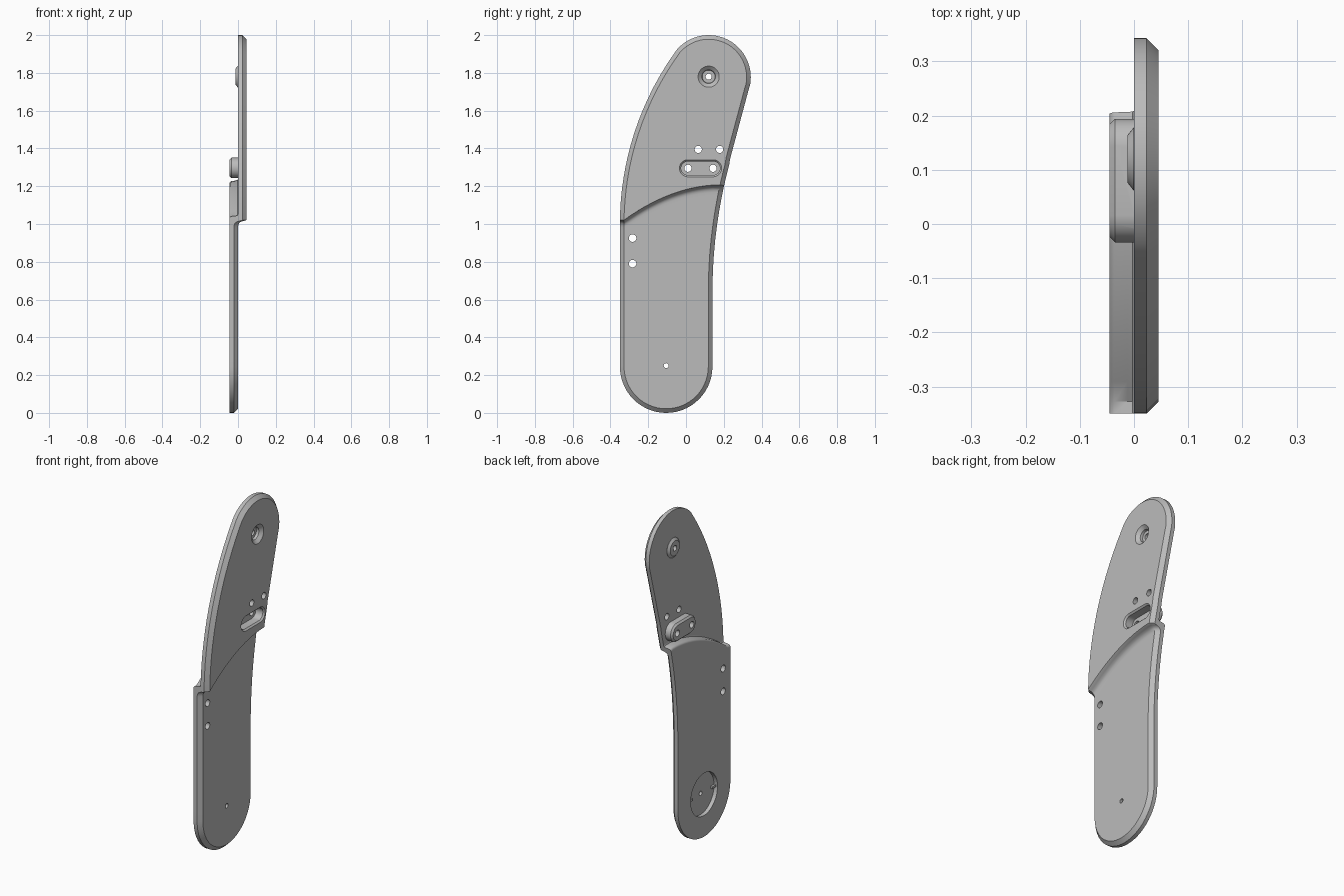
import bpy, bmesh
from math import sin, cos, pi, sqrt, radians
from mathutils import Vector

if "Cube" in bpy.data.objects:
    bpy.data.objects.remove(bpy.data.objects["Cube"])

V = Vector
CH = 0.022          # edge chamfer
COLS = 14           # columns across the plate
LOW, LOW_R = V((-0.105, 0.245)), 0.245     # lower round end (y, z)
TOP, TOP_R = V((0.12, 1.777)), 0.223       # upper round end (y, z)

grey = bpy.data.materials.new("plain_grey")
grey.diffuse_color = (0.5, 0.5, 0.5, 1)
grey.use_nodes = True
grey.node_tree.nodes["Principled BSDF"].inputs["Base Color"].default_value = grey.diffuse_color


def new_object(name, bm):
    bmesh.ops.recalc_face_normals(bm, faces=bm.faces)
    me = bpy.data.meshes.new(name)
    bm.to_mesh(me)
    bm.free()
    me.materials.append(grey)
    ob = bpy.data.objects.new(name, me)
    bpy.context.collection.objects.link(ob)
    return ob


def loft(bm, rings):
    rings = [[bm.verts.new(p) for p in r] for r in rings]
    n = len(rings[0])
    for a, b in zip(rings, rings[1:]):
        for j in range(n):
            k = (j + 1) % n
            bm.faces.new((a[j], a[k], b[k], b[j]))
    return rings


# outline edges: each returns (point, inward normal)
def left(z):
    if z < 1.0:
        return V((-0.35, z)), V((1, 0))
    c, r = V((1.213, 1.0)), 1.563
    p = V((c.x - sqrt(r * r - (z - c.y) ** 2), z))
    return p, (c - p).normalized()


def right(z):
    if z < 0.64:
        return V((0.14, z)), V((-1, 0))
    if z < 1.313:
        c, r = V((2.74, 0.64)), 2.6
        p = V((c.x - sqrt(r * r - (z - c.y) ** 2), z))
        return p, (p - c).normalized()
    return V((0.334 - (1.72 - z) * 0.268, z)), V((-cos(0.262), sin(0.262)))


def on_circle(c, r, a):
    d = V((cos(a), sin(a)))
    return c + d * r, -d


# rows across the plate: left edge, right edge, bow, outer x, back x
rows = []
for i in range(15):
    a = pi / 2 * i / 14
    rows.append((on_circle(LOW, LOW_R, -pi / 2 - a), on_circle(LOW, LOW_R, -pi / 2 + a), 0, 0, -0.045))
for i in range(1, 13):
    t = i / 12
    rows.append((left(0.245 + 0.72 * t), right(0.245 + 0.90 * t), t * t, 0, -0.045))
# joggle between the two plate levels
for d, xo, xb in [(-0.036, 0, -0.045), (-0.026, 0.001, -0.045), (-0.016, 0.005, -0.045),
                  (-0.008, 0.013, -0.045), (-0.003, 0.026, -0.045), (0, 0.04, -0.045),
                  (0.003, 0.045, -0.045), (0.012, 0.045, -0.045), (0.018, 0.045, -0.042),
                  (0.022, 0.045, -0.036), (0.025, 0.045, -0.012), (0.028, 0.045, -0.003),
                  (0.034, 0.045, 0), (0.044, 0.045, 0)]:
    rows.append((left(1.0185 + d), right(1.2 + d), 1, xo, xb))
for i in range(1, 15):
    t = i / 14
    rows.append((left(1.0625 + 0.8435 * t), right(1.244 + 0.476 * t), (1 - t) ** 2, 0.045, 0))
for i in range(1, 17):
    t = i / 16
    a, b, m = radians(144.6), radians(-15), radians(64.8)
    rows.append((on_circle(TOP, TOP_R, a + (m - a) * t), on_circle(TOP, TOP_R, b + (m - b) * t), 0, 0.045, 0))

rings = []
for (pl, nl), (pr, nr), bow, xo, xb in rows:
    li, ri = pl + nl * CH, pr + nr * CH
    inner = []
    for j in range(COLS + 1):
        u = j / COLS
        inner.append(li.lerp(ri, u) + V((0, 0.18 * bow * u * (1 - u))))
    back = [(xb, *p) for p in [pl] + inner + [pr]]
    front = [(xo - CH, *pr)] + [(xo, *p) for p in reversed(inner)] + [(xo - CH, *pl)]
    rings.append(back + front)

bm = bmesh.new()
loft(bm, rings)
bmesh.ops.remove_doubles(bm, verts=bm.verts, dist=1e-5)
plate = new_object("stepped_plate", bm)


# round or slot-shaped turned solid along x; levels are (x, radius)
def slug(name, y, z, half, levels, n=40):
    bm = bmesh.new()
    rs = []
    for x, r in levels:
        ring = []
        for i in range(n):
            a = 2 * pi * (i + 0.5) / n
            ring.append((x, y + r * cos(a) + (half if cos(a) > 0 else -half), z + r * sin(a)))
        rs.append(ring)
    rs = loft(bm, rs)
    bm.faces.new(rs[0])
    bm.faces.new(rs[-1])
    return new_object(name, bm)


def combine(tool, op):
    mod = plate.modifiers.new("b", 'BOOLEAN')
    mod.operation, mod.solver, mod.object = op, 'EXACT', tool
    bpy.context.view_layer.objects.active = plate
    bpy.ops.object.modifier_apply(modifier=mod.name)
    bpy.data.objects.remove(tool)


# raised bosses on the back
combine(slug("slot_boss", 0.08, 1.297, 0.06, [(-0.045, 0.044), (-0.035, 0.054), (0.008, 0.054)]), 'UNION')
combine(slug("pivot_boss", 0.12, 1.78, 0, [(-0.012, 0.044), (-0.001, 0.058), (0.006, 0.058)]), 'UNION')

# pockets on the outer face, round pocket on the back
combine(slug("slot_pocket", 0.077, 1.295, 0.067, [(0.055, 0.055), (0.045, 0.045), (0.036, 0.036), (-0.01, 0.036)]), 'DIFFERENCE')
combine(slug("pivot_pocket", 0.12, 1.78, 0, [(0.055, 0.064), (0.045, 0.056), (0.027, 0.036), (0.012, 0.034)]), 'DIFFERENCE')
combine(slug("back_pocket", -0.105, 0.25, 0, [(-0.06, 0.125), (-0.022, 0.125)], 64), 'DIFFERENCE')

# through holes (y, z, radius)
for y, z, r in [(0.12, 1.78, 0.016), (0.01, 1.295, 0.019), (0.143, 1.295, 0.019),
                (0.065, 1.395, 0.019), (0.178, 1.395, 0.019),
                (-0.283, 0.925, 0.02), (-0.283, 0.79, 0.02), (-0.105, 0.25, 0.013)]:
    combine(slug("hole", y, z, 0, [(-0.1, r), (0.1, r)], 28), 'DIFFERENCE')

bpy.context.view_layer.objects.active = plate
plate.select_set(True)
bpy.ops.object.shade_smooth_by_angle(angle=radians(32))

# small ribs inside the back pocket
for side in (-1, 1):
    bm = bmesh.new()
    bmesh.ops.create_cube(bm, size=1)
    for v in bm.verts:
        v.co = (v.co.x * 0.014 - 0.028, v.co.y * 0.035 - 0.105 + side * 0.108, v.co.z * 0.012 + 0.25)
    new_object("pocket_rib", bm)
